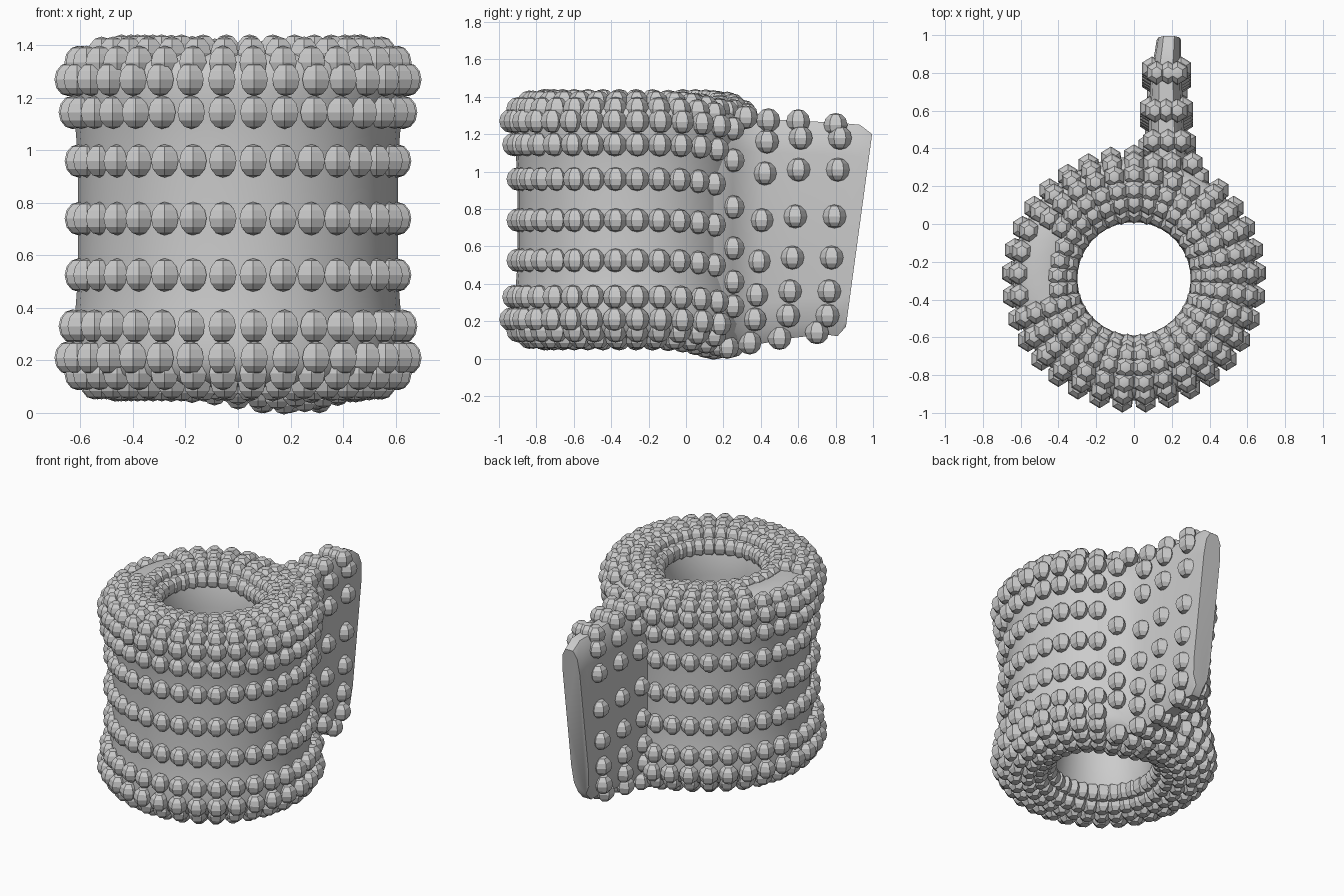
import bpy, bmesh, math
from mathutils import Matrix

if "Cube" in bpy.data.objects:
    bpy.data.objects.remove(bpy.data.objects["Cube"])

CY = -0.29            # ring centre in y
N = 33                # studs / facets around the ring
STEP = 2 * math.pi / N


def sag(a):
    """Ring droops slightly where it meets the flap."""
    d = (a - math.radians(160) + math.pi) % (2 * math.pi) - math.pi
    return -0.05 * math.exp(-(d / 0.5) ** 2)


def ring_point(r, z, a):
    return (r * math.sin(a), CY - r * math.cos(a), z + sag(a))


def finish(bm, name, angle):
    bmesh.ops.recalc_face_normals(bm, faces=bm.faces)
    me = bpy.data.meshes.new(name)
    bm.to_mesh(me)
    bm.free()
    ob = bpy.data.objects.new(name, me)
    bpy.context.collection.objects.link(ob)
    bpy.context.view_layer.objects.active = ob
    ob.select_set(True)
    bpy.ops.object.shade_smooth_by_angle(angle=math.radians(angle))
    ob.select_set(False)
    return ob


def loft(bm, loops, close_ends):
    rows = [[bm.verts.new(p) for p in lp] for lp in loops]
    n = len(rows[0])
    pairs = list(zip(rows, rows[1:]))
    if not close_ends:
        pairs.append((rows[-1], rows[0]))
    for a, b in pairs:
        for i in range(n):
            j = (i + 1) % n
            bm.faces.new((a[i], a[j], b[j], b[i]))
    if close_ends:
        bm.faces.new(rows[0])
        bm.faces.new(rows[-1])


# Thick hollow ring with rounded rims
half = [(0.61, 0.72), (0.61, 0.52), (0.625, 0.33), (0.645, 0.23), (0.63, 0.15),
        (0.56, 0.105), (0.46, 0.095), (0.39, 0.11), (0.345, 0.15), (0.32, 0.22),
        (0.305, 0.35), (0.30, 0.72)]
profile = half + [(r, 1.48 - z) for r, z in half[-2:0:-1]]
bm = bmesh.new()
loft(bm, [[ring_point(r, z, i * STEP) for r, z in profile] for i in range(N)], False)
finish(bm, "ring_body", 50)

# Flap: y, left x, right x, bottom z, top z, lean
stations = [(0.05, 0.05, 0.45, 0.12, 1.30, 0.0),
            (0.15, 0.05, 0.42, 0.08, 1.31, 0.0),
            (0.25, 0.06, 0.345, 0.07, 1.30, 0.0),
            (0.32, 0.07, 0.295, 0.07, 1.29, 0.01),
            (0.42, 0.075, 0.27, 0.08, 1.28, 0.03),
            (0.60, 0.08, 0.26, 0.11, 1.27, 0.06),
            (0.78, 0.09, 0.25, 0.13, 1.26, 0.09),
            (0.87, 0.11, 0.25, 0.12, 1.25, 0.12),
            (0.925, 0.12, 0.25, 0.17, 1.20, 0.14)]


def section(y, xl, xr, zb, zt, lean):
    w, h = xr - xl, zt - zb
    right = [(0.72, 0.0), (0.93, 0.06), (1.0, 0.18), (1.0, 0.5), (1.0, 0.85),
             (0.93, 0.95), (0.72, 1.0)]
    pts = right + [(1 - u, v) for u, v in reversed(right)]
    return [(xl + u * w, y + lean * (v - 0.5), zb + v * h) for u, v in pts]


bm = bmesh.new()
loft(bm, [section(*s) for s in stations], True)
finish(bm, "flap", 40)


# Studs
def stud(bm, p):
    bmesh.ops.create_uvsphere(bm, u_segments=6, v_segments=6, radius=0.06,
                              matrix=Matrix.Translation(p) @ Matrix.Diagonal((1, 1.06, 1.06, 1)))


bm = bmesh.new()
wall = [(0.648, 1.27), (0.632, 1.145), (0.609, 0.96), (0.609, 0.74),
        (0.609, 0.525), (0.632, 0.33), (0.648, 0.21)]
top = [(0.61, 1.335), (0.55, 1.37), (0.47, 1.378), (0.405, 1.36), (0.355, 1.305)]
low = [(r, 1.485 - z) for r, z in top]
for i in range(N):
    a = (i + 0.5) * STEP
    deg = math.degrees(a)
    for r, z in wall + top + low:
        if r > 0.6 and 141 < deg < 172:          # covered by the flap
            continue
        if (r, z) in top[1:3] and 235 < deg < 285:   # bare patch on the rim
            continue
        stud(bm, ring_point(r, z, a))
finish(bm, "ring_studs", 20)

# Flap studs: right side, left side, then top and bottom edges
bm = bmesh.new()
heights = [1.17, 1.0, 0.75, 0.53, 0.35, 0.22]
for y, x, dz in [(0.25, 0.345, 0.06), (0.40, 0.275, -0.01), (0.58, 0.26, 0.01),
                 (0.79, 0.25, 0.01)]:
    for z in heights:
        stud(bm, (x, y + 0.07 * (z - 0.7) * (y > 0.3), z + dz))
for y, x in [(0.38, 0.075), (0.58, 0.085), (0.79, 0.095)]:
    for z in heights:
        stud(bm, (x, y + 0.07 * (z - 0.7), z))
for y, zt, zb, xs in [(0.28, 1.29, 0.062, (0.10, 0.2, 0.31)),
                      (0.40, 1.275, 0.085, (0.10, 0.18, 0.25)),
                      (0.56, 1.27, 0.11, (0.11, 0.17, 0.23)),
                      (0.76, 1.25, 0.14, (0.12, 0.18, 0.23))]:
    for x in xs:
        stud(bm, (x, y + 0.04, zt))
        stud(bm, (x, y - 0.06, zb))
finish(bm, "flap_studs", 20)
